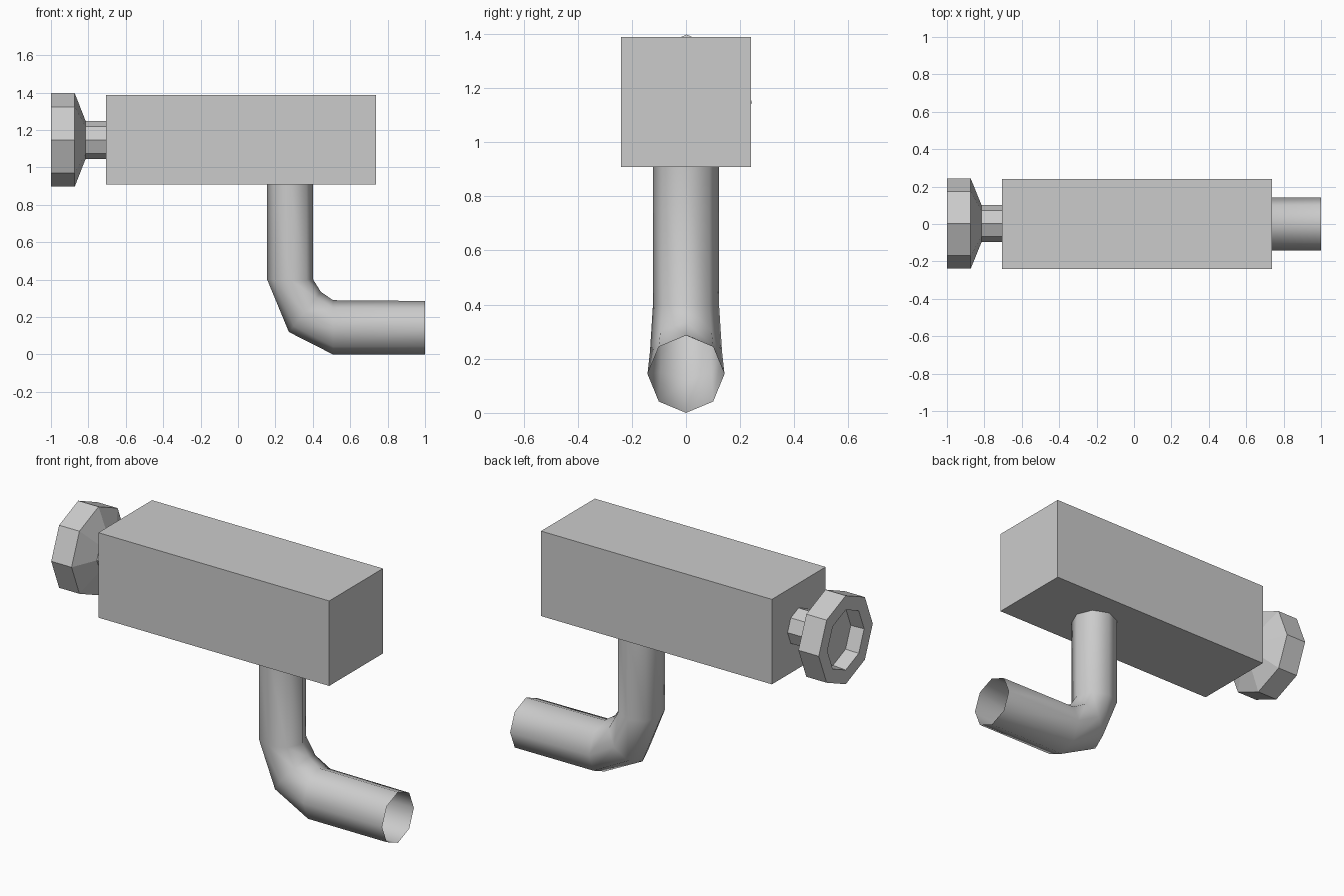
import bpy, bmesh
from math import sin, cos, pi
from mathutils import Vector

if "Cube" in bpy.data.objects:
    bpy.data.objects.remove(bpy.data.objects["Cube"])

SIDES = 8


def loft(name, rings, cap_start=False, cap_end=False, smooth=False):
    """Skin octagonal rings; each ring is (centre, half-axis u, half-axis v)."""
    bm = bmesh.new()
    loops = []
    for c, u, v in rings:
        c, u, v = Vector(c), Vector(u), Vector(v)
        loops.append([bm.verts.new(c + u * cos(2 * pi * i / SIDES) + v * sin(2 * pi * i / SIDES))
                      for i in range(SIDES)])
    for a, b in zip(loops, loops[1:]):
        for i in range(SIDES):
            j = (i + 1) % SIDES
            bm.faces.new((a[i], a[j], b[j], b[i]))
    if cap_start:
        bm.faces.new(loops[0][::-1])
    if cap_end:
        bm.faces.new(loops[-1])
    return finish(name, bm, smooth)


def finish(name, bm, smooth=False):
    bmesh.ops.recalc_face_normals(bm, faces=bm.faces)
    for f in bm.faces:
        f.smooth = smooth
    mesh = bpy.data.meshes.new(name)
    bm.to_mesh(mesh)
    bm.free()
    obj = bpy.data.objects.new(name, mesh)
    bpy.context.collection.objects.link(obj)
    return obj


# Rectangular main body
bm = bmesh.new()
bmesh.ops.create_cube(bm, size=1)
bmesh.ops.scale(bm, vec=(1.443, 0.48, 0.48), verts=bm.verts)
bmesh.ops.translate(bm, vec=(0.0165, 0, 1.148), verts=bm.verts)
finish("body", bm)

# Dished knob and neck, turned about the x axis: (x, radius)
profile = [(-0.92, 0.165), (-1.0, 0.17), (-1.0, 0.25),
           (-0.873, 0.25), (-0.815, 0.102), (-0.705, 0.102)]
loft("knob", [((x, 0.002, 1.147), (0, 0, r), (0, r * 0.965, 0)) for x, r in profile],
     cap_start=True, cap_end=True)

# Bent spout, open at its outlet: (inner edge xz, outer edge xz, half width in y)
sections = [((0.402, 0.908), (0.156, 0.908), 0.122),
            ((0.402, 0.40), (0.156, 0.40), 0.122),
            ((0.443, 0.335), (0.272, 0.12), 0.133),
            ((0.508, 0.29), (0.508, 0.0), 0.142),
            ((1.0, 0.286), (1.0, 0.0), 0.142)]
rings = []
for (ix, iz), (ox, oz), w in sections:
    rings.append((((ix + ox) / 2, 0, (iz + oz) / 2),
                  ((ix - ox) / 2, 0, (iz - oz) / 2), (0, w, 0)))
loft("spout", rings, smooth=True)
